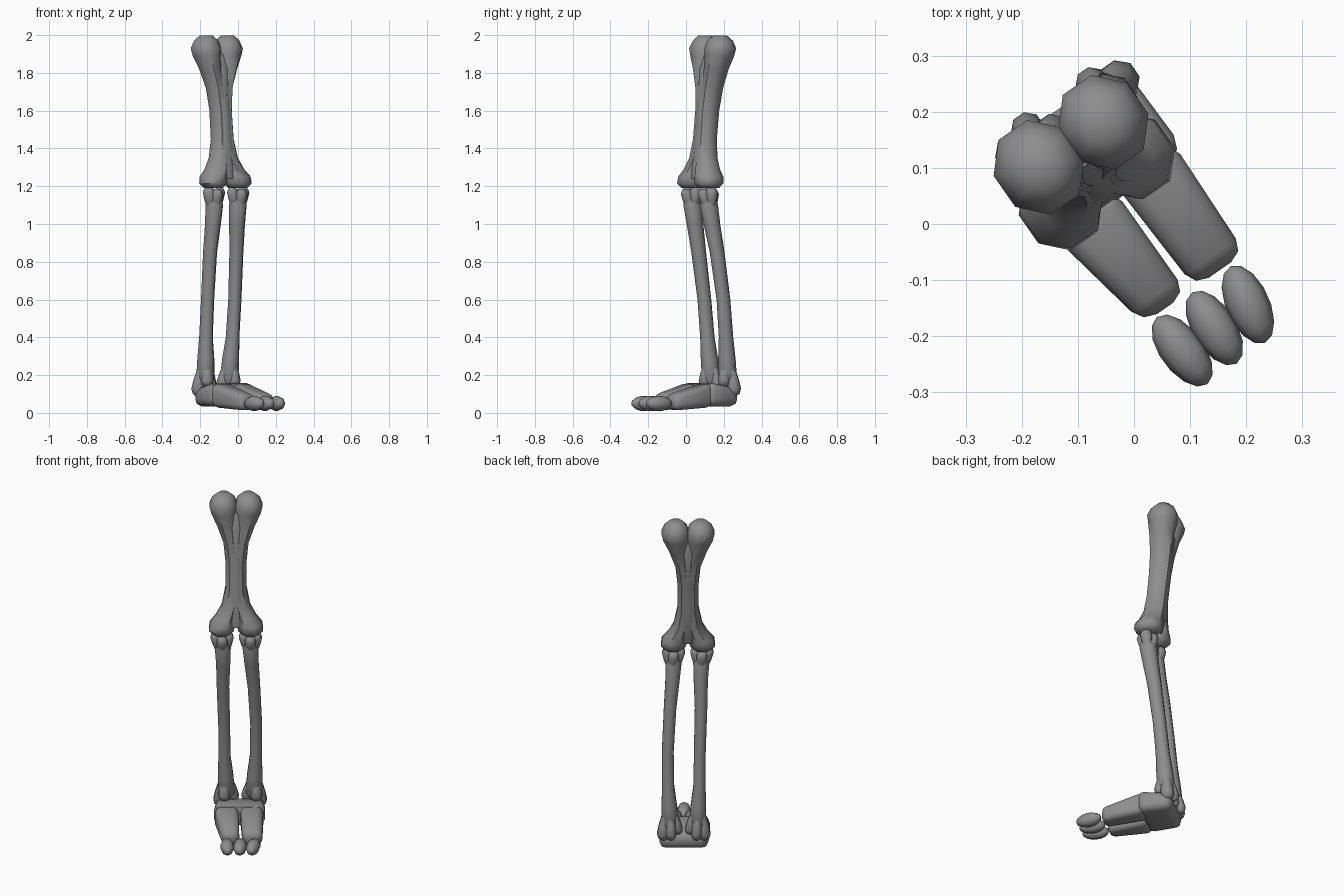
import bpy, bmesh, math
from mathutils import Matrix, Vector

if "Cube" in bpy.data.objects:
    bpy.data.objects.remove(bpy.data.objects["Cube"])

TURN = Matrix.Rotation(math.radians(35), 4, "Z")   # the whole leg is toed out

bone = bpy.data.materials.new("bone_grey")
bone.use_nodes = True
GREY = (0.27, 0.27, 0.27, 1)
bone.diffuse_color = GREY
bone.node_tree.nodes["Principled BSDF"].inputs["Base Color"].default_value = GREY


def finish(name, bm):
    bmesh.ops.recalc_face_normals(bm, faces=bm.faces)
    bm.transform(TURN)
    mesh = bpy.data.meshes.new(name)
    bm.to_mesh(mesh)
    bm.free()
    mesh.materials.append(bone)
    obj = bpy.data.objects.new(name, mesh)
    bpy.context.collection.objects.link(obj)
    bpy.ops.object.select_all(action="DESELECT")
    obj.select_set(True)
    bpy.context.view_layer.objects.active = obj
    bpy.ops.object.shade_smooth_by_angle(angle=math.radians(50))
    return obj


def axis(z):
    """Sideways position of the leg's centre line at a height."""
    return 0.012 - 0.023 * min(1, max(0, (z - 0.6) / 0.6))


def loft(bm, rings, side=1, sides=8):
    """Skin horizontal rings given as (out, back, z, half width, half depth)."""
    loops = []
    for u, v, z, ru, rv in rings:
        loop = []
        for i in range(sides):
            a = math.tau * (i + 0.5) / sides
            x = axis(z) + side * (u + ru * math.cos(a))
            loop.append(bm.verts.new((x, v + rv * math.sin(a), z)))
        loops.append(loop)
    for a, b in zip(loops, loops[1:]):
        for i in range(sides):
            j = (i + 1) % sides
            bm.faces.new((a[i], a[j], b[j], b[i]))
    bm.faces.new(loops[0])
    bm.faces.new(loops[-1])


def lobe(bm, side, start, end, r, z0, z1):
    """A knob that swells out of a shaft and ends in a rounded tip."""
    rings = []
    for t, s in ((0, .4), (.35, .6), (.65, .9), (.85, 1), (.95, .8), (1, .4)):
        k = min(1, t * 1.2)
        u = start[0] + (end[0] - start[0]) * k
        v = start[1] + (end[1] - start[1]) * k
        rings.append((u, v, z0 + (z1 - z0) * t, r * s, r * s))
    loft(bm, rings, side)


# Upper bone: two flared halves joined by a central web
half = [(.068, .18, 1.998, .035, .038), (.068, .181, 1.97, .065, .07),
        (.07, .18, 1.93, .081, .088), (.066, .178, 1.89, .075, .082),
        (.05, .168, 1.82, .058, .07), (.03, .158, 1.72, .042, .062),
        (.018, .145, 1.6, .042, .058), (.02, .13, 1.45, .042, .056),
        (.032, .12, 1.35, .05, .06), (.055, .11, 1.29, .06, .068),
        (.075, .103, 1.25, .074, .08), (.08, .1, 1.215, .074, .08),
        (.08, .1, 1.19, .05, .055)]
web = [(0, .172, 1.9, .05, .04), (0, .168, 1.82, .075, .062),
       (0, .145, 1.6, .06, .059), (0, .13, 1.45, .06, .057),
       (0, .118, 1.33, .08, .06), (0, .103, 1.24, .06, .05)]
bm = bmesh.new()
for s in (1, -1):
    loft(bm, half, s)
loft(bm, web)
finish("upper_leg_bone", bm)

# Lower bones: a bowed shaft with clusters of knobs at both ends
shaft = [(.078, .097, 1.17, .035, .035), (.076, .1, 1.1, .047, .05),
         (.078, .115, 1.0, .042, .046), (.085, .14, .85, .037, .041),
         (.088, .172, .6, .035, .038), (.086, .19, .4, .036, .04),
         (.08, .2, .28, .046, .048), (.077, .208, .18, .05, .05),
         (.077, .21, .14, .03, .03)]
for s, label in ((1, "left"), (-1, "right")):
    bm = bmesh.new()
    loft(bm, shaft, s)
    for du, dv, r in ((.032, 0, .034), (-.036, 0, .03), (0, -.03, .032), (0, .03, .032)):
        lobe(bm, s, (.077, .108), (.078 + du, .096 + dv), r, 1.0, 1.195 - abs(dv) / 3)
    for du, dv, r, z in ((.036, .016, .038, .09), (-.04, .01, .032, .12),
                         (.012, -.032, .034, .14), (-.006, .04, .03, .1)):
        lobe(bm, s, (.081, .2), (.076 + du, .208 + dv), r, .34, z)
    finish(label + "_lower_leg_bone", bm)


def block(name, corners, z_back, z_front, bevel):
    """Rounded block: plan corners back-left, back-right, front-right, front-left."""
    bm = bmesh.new()
    levels = []
    for k in (0, 1):
        levels.append([bm.verts.new((u, v, (z_back if i < 2 else z_front)[k]))
                       for i, (u, v) in enumerate(corners)])
    lo, hi = levels
    bm.faces.new(lo)
    bm.faces.new(hi)
    for i in range(4):
        j = (i + 1) % 4
        bm.faces.new((lo[i], lo[j], hi[j], hi[i]))
    bmesh.ops.bevel(bm, geom=bm.edges[:], offset=bevel, segments=2,
                    profile=0.5, affect="EDGES")
    finish(name, bm)


# Heel and the two long foot bones
block("heel_bone", [(-.12, .245), (.145, .245), (.15, .055), (-.135, .05)],
      (.035, .13), (.035, .165), .035)
block("right_foot_bone", [(-.132, .075), (.006, .075), (.007, -.155), (-.088, -.155)],
      (.03, .16), (.012, .098), .03)
block("left_foot_bone", [(.012, .085), (.14, .085), (.133, -.155), (.024, -.155)],
      (.03, .16), (.012, .098), .03)

# Toes: egg shapes fanned slightly
for label, u, fan in (("right", -.059, 2), ("middle", .011, -3), ("left", .084, -11)):
    bm = bmesh.new()
    bmesh.ops.create_uvsphere(bm, u_segments=8, v_segments=7, radius=1)
    bm.transform(Matrix.Translation((u, -.234, .05))
                 @ Matrix.Rotation(math.radians(fan), 4, "Z")
                 @ Matrix.Diagonal((.039, .075, .041, 1))
                 @ Matrix.Rotation(math.pi / 2, 4, "X"))
    finish(label + "_toe", bm)
